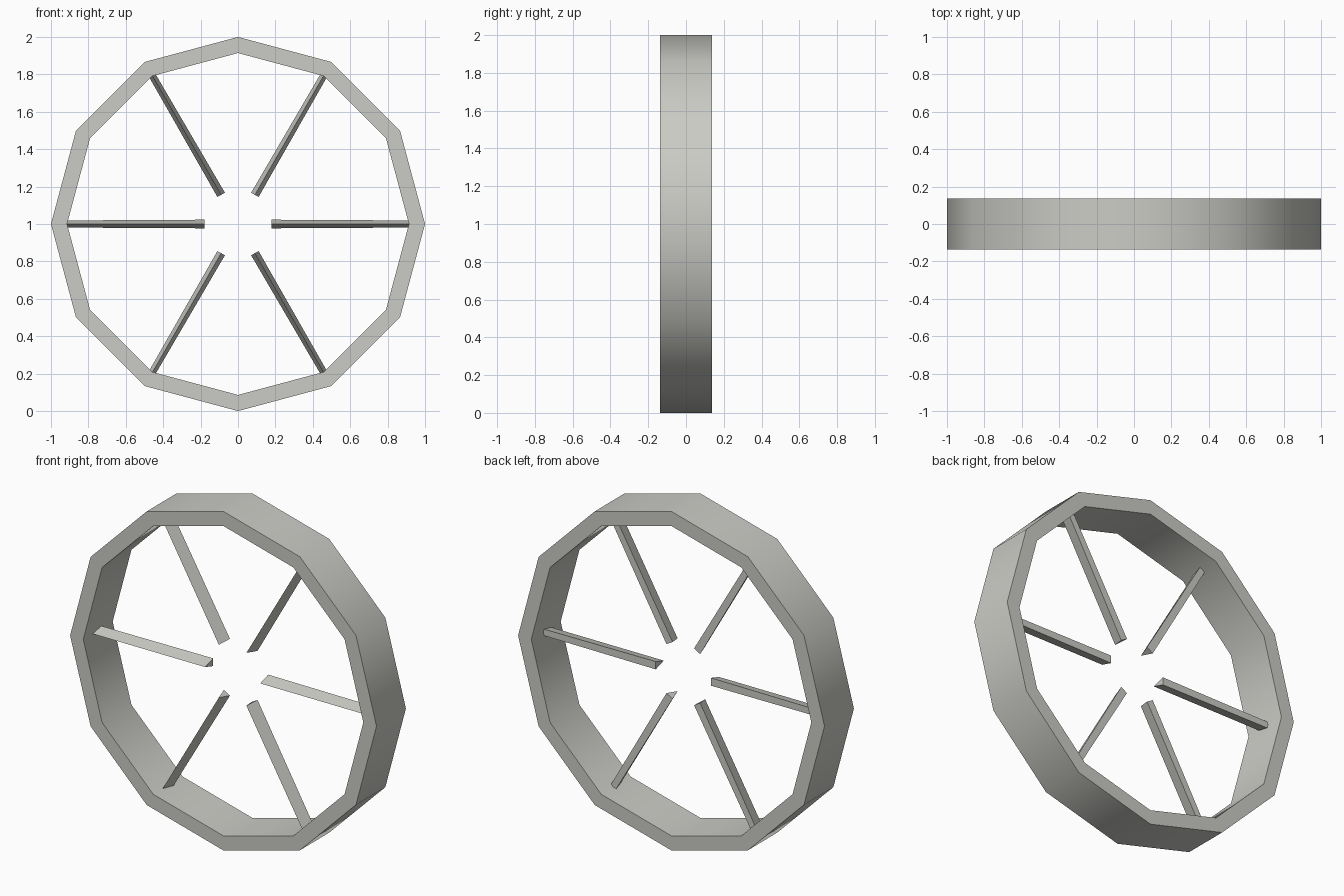
import bpy, bmesh, math
from mathutils import Matrix, Vector

if "Cube" in bpy.data.objects:
    bpy.data.objects.remove(bpy.data.objects["Cube"])

SIDES, R_OUT, R_IN, HALF_W = 12, 1.0, 0.914, 0.137
CENTRE = Vector((0, 0, 1))

grey = bpy.data.materials.new("light_grey")
grey.diffuse_color = (0.6, 0.6, 0.565, 1)
grey.use_nodes = True
grey.node_tree.nodes["Principled BSDF"].inputs["Base Color"].default_value = grey.diffuse_color


def finish(name, bm):
    bmesh.ops.recalc_face_normals(bm, faces=bm.faces)
    mesh = bpy.data.meshes.new(name)
    bm.to_mesh(mesh)
    bm.free()
    mesh.materials.append(grey)
    obj = bpy.data.objects.new(name, mesh)
    obj.location = CENTRE
    bpy.context.collection.objects.link(obj)
    return obj


# rim: rectangular section swept around twelve sides
bm = bmesh.new()
section = [(R_OUT, -HALF_W), (R_OUT, HALF_W), (R_IN, HALF_W), (R_IN, -HALF_W)]
rings = []
for i in range(SIDES):
    a = math.tau * i / SIDES
    rings.append([bm.verts.new((r * math.cos(a), y, r * math.sin(a))) for r, y in section])
for i in range(SIDES):
    p, q = rings[i], rings[(i + 1) % SIDES]
    for k in range(4):
        n = (k + 1) % 4
        bm.faces.new((p[k], p[n], q[n], q[k]))
rim = finish("rim", bm)
bpy.context.view_layer.objects.active = rim
rim.select_set(True)
bpy.ops.object.shade_smooth_by_angle(angle=math.radians(40))


# spokes: slim triangular bars, ridge to the front, slightly tapered outwards
def spoke(index):
    bm = bmesh.new()
    ends = []
    for x, half in ((0.18, 0.023), (R_IN, 0.019)):
        ends.append([bm.verts.new((x, y, z)) for y, z in
                     ((-0.05, 0), (0.025, half), (0.025, -half))])
    inner, outer = ends
    bm.faces.new(inner)
    bm.faces.new(outer)
    for k in range(3):
        n = (k + 1) % 3
        bm.faces.new((inner[k], inner[n], outer[n], outer[k]))
    bm.transform(Matrix.Rotation(math.tau * index / 6, 4, 'Y'))
    finish(f"spoke_{index + 1}", bm)


for i in range(6):
    spoke(i)
